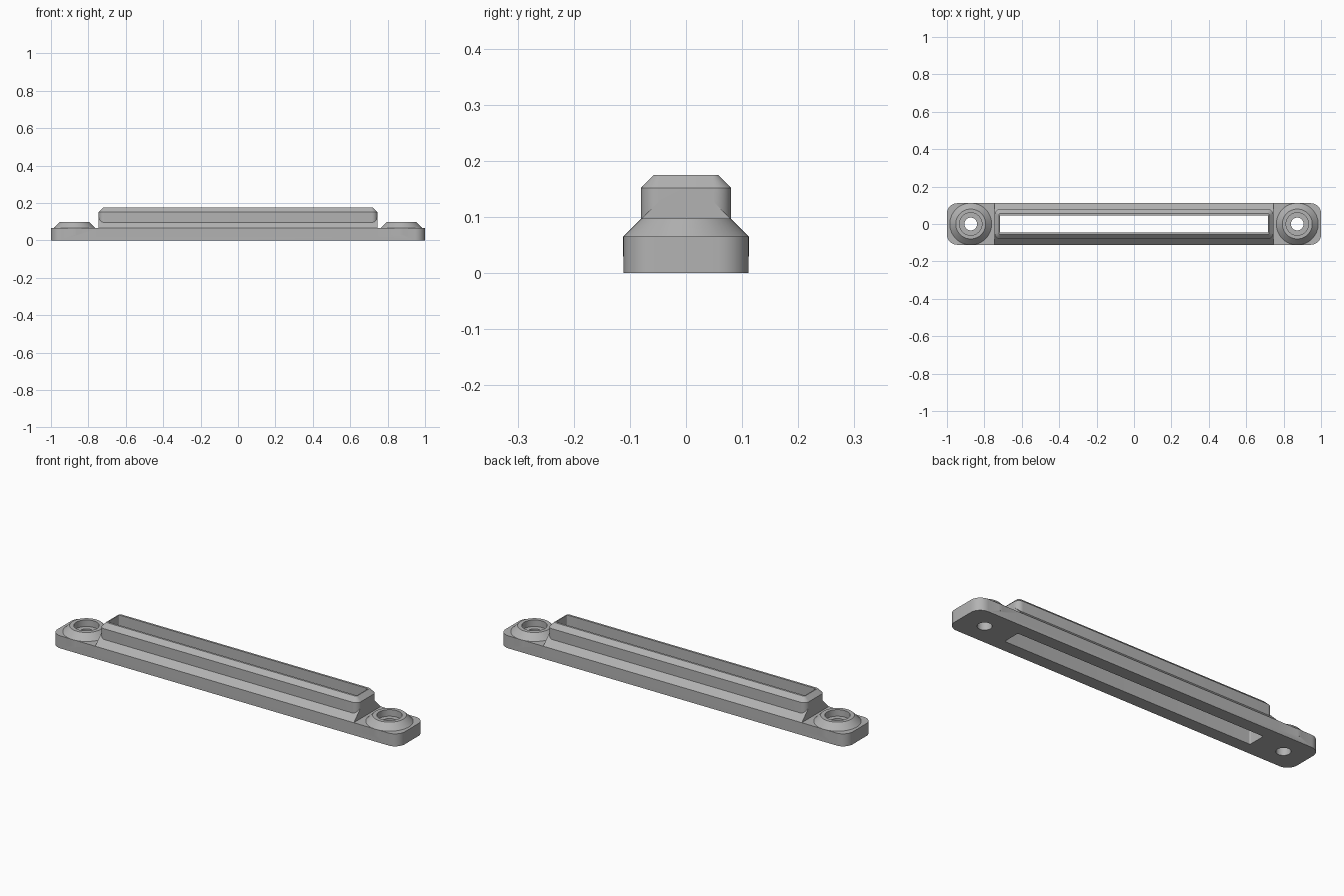
import bpy, bmesh, math

cube = bpy.data.objects.get("Cube")
if cube:
    bpy.data.objects.remove(cube, do_unlink=True)

grey = bpy.data.materials.new("plain grey")
grey.use_nodes = True
colour = (0.45, 0.45, 0.45, 1)
grey.diffuse_color = colour
grey.node_tree.nodes["Principled BSDF"].inputs["Base Color"].default_value = colour


def rounded(hx, hy, r, steps=8):
    """Outline of a rectangle with rounded corners."""
    pts = []
    for q, (sx, sy) in enumerate(((1, 1), (-1, 1), (-1, -1), (1, -1))):
        for i in range(steps + 1):
            a = math.pi / 2 * (q + i / steps)
            pts.append((sx * (hx - r) + r * math.cos(a), sy * (hy - r) + r * math.sin(a)))
    return pts


def circle(r, cx=0, n=48):
    return [(cx + r * math.cos(2 * math.pi * i / n), r * math.sin(2 * math.pi * i / n)) for i in range(n)]


def loft(name, layers):
    """Closed solid through (outline, height) layers."""
    bm = bmesh.new()
    rings = [[bm.verts.new((x, y, z)) for x, y in pts] for pts, z in layers]
    for a, b in zip(rings, rings[1:]):
        for i in range(len(a)):
            j = (i + 1) % len(a)
            bm.faces.new((a[i], a[j], b[j], b[i]))
    bm.faces.new(rings[0][::-1])
    bm.faces.new(rings[-1])
    bmesh.ops.recalc_face_normals(bm, faces=bm.faces)
    mesh = bpy.data.meshes.new(name)
    bm.to_mesh(mesh)
    bm.free()
    mesh.materials.append(grey)
    obj = bpy.data.objects.new(name, mesh)
    bpy.context.collection.objects.link(obj)
    return obj


def box(hx, hy):
    return [(hx, hy), (-hx, hy), (-hx, -hy), (hx, -hy)]


def boolean(target, tool, operation):
    mod = target.modifiers.new(tool.name, 'BOOLEAN')
    mod.operation = operation
    mod.solver = 'EXACT'
    mod.object = tool
    tool.hide_render = True
    tool.hide_viewport = True


BASE, STEP, TOP = 0.065, 0.097, 0.175
HOLE_X = 0.873

# Base plate with sloped shoulders and the raised rim
frame = loft("slotted_frame", [(rounded(1, 0.111, 0.055), 0), (rounded(1, 0.111, 0.055), BASE)])
shoulder = loft("shoulder", [(box(0.745, 0.111), 0.02), (box(0.745, 0.111), BASE),
                             (box(0.745, 0.049), 0.127)])
rim = loft("rim", [(rounded(0.7449, 0.08, 0.03), 0.03), (rounded(0.7449, 0.08, 0.03), 0.152),
                   (rounded(0.722, 0.057, 0.01), TOP)])
tools = [(shoulder, 'UNION'), (rim, 'UNION')]

# Screw bosses at both ends
for side, sx in (("left", HOLE_X), ("right", -HOLE_X)):
    tools.append((loft(side + "_boss", [(circle(0.112, sx), 0.03), (circle(0.112, sx), BASE),
                                        (circle(0.08, sx), STEP)]), 'UNION'))

# Through slot, screw holes and their counterbores
tools.append((loft("slot_cutter", [(rounded(0.717, 0.046, 0.006), -0.1),
                                   (rounded(0.717, 0.046, 0.006), 0.3)]), 'DIFFERENCE'))
for side, sx in (("left", HOLE_X), ("right", -HOLE_X)):
    for part, r, z in (("hole", 0.034, -0.1), ("counterbore", 0.06, 0.063)):
        tools.append((loft(f"{side}_{part}_cutter", [(circle(r, sx), z), (circle(r, sx), 0.3)]),
                      'DIFFERENCE'))
for tool, operation in tools:
    boolean(frame, tool, operation)

# Bake the modifiers and drop the helpers
bpy.context.view_layer.update()
graph = bpy.context.evaluated_depsgraph_get()
result = bpy.data.meshes.new_from_object(frame.evaluated_get(graph))
frame.modifiers.clear()
frame.data = result
for tool, _ in tools:
    bpy.data.objects.remove(tool, do_unlink=True)

bpy.ops.object.select_all(action='DESELECT')
frame.select_set(True)
bpy.context.view_layer.objects.active = frame
bpy.ops.object.shade_smooth_by_angle(angle=math.radians(25))
